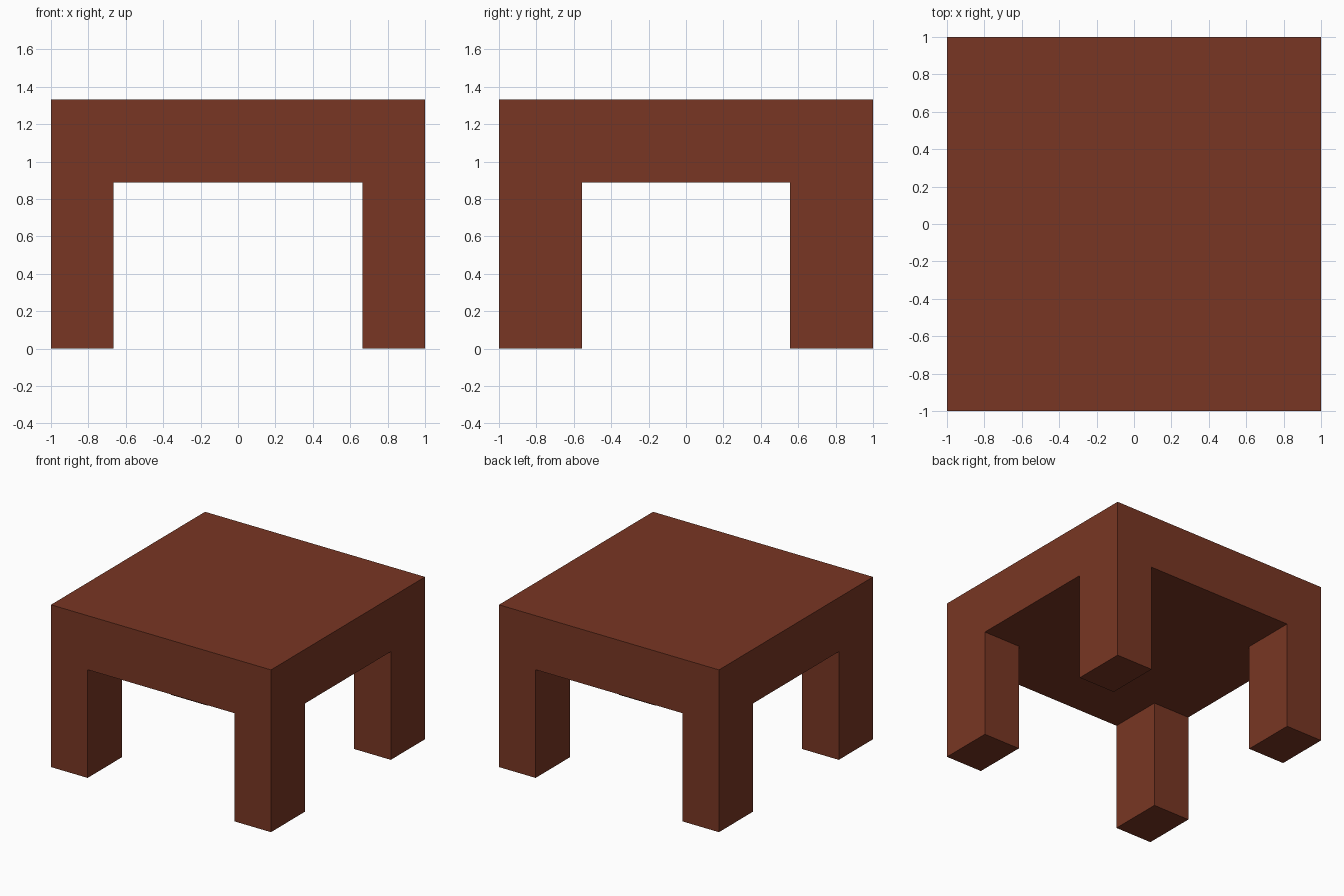
import bpy

if "Cube" in bpy.data.objects:
    bpy.data.objects.remove(bpy.data.objects["Cube"])

TOP, UNDER = 4 / 3, 8 / 9      # table height and underside of the top
LEG_X, LEG_Y = 1 / 3, 4 / 9    # leg cross-section

wood = bpy.data.materials.new("brown_wood")
wood.diffuse_color = (0.19, 0.037, 0.017, 1)
wood.use_nodes = True
wood.node_tree.nodes["Principled BSDF"].inputs["Base Color"].default_value = wood.diffuse_color


def box(name, size, centre):
    bpy.ops.mesh.primitive_cube_add(size=1, location=centre)
    ob = bpy.context.object
    ob.name = name
    ob.scale = size
    bpy.ops.object.transform_apply(location=False, rotation=False, scale=True)
    ob.data.materials.append(wood)
    return ob


# Thick square top
box("table_top", (2, 2, TOP - UNDER), (0, 0, (TOP + UNDER) / 2))

# Four corner legs, flush with the outer sides
for y_name, sy in (("front", -1), ("back", 1)):
    for x_name, sx in (("left", -1), ("right", 1)):
        box(f"{y_name}_{x_name}_leg", (LEG_X, LEG_Y, UNDER),
            (sx * (1 - LEG_X / 2), sy * (1 - LEG_Y / 2), UNDER / 2))
